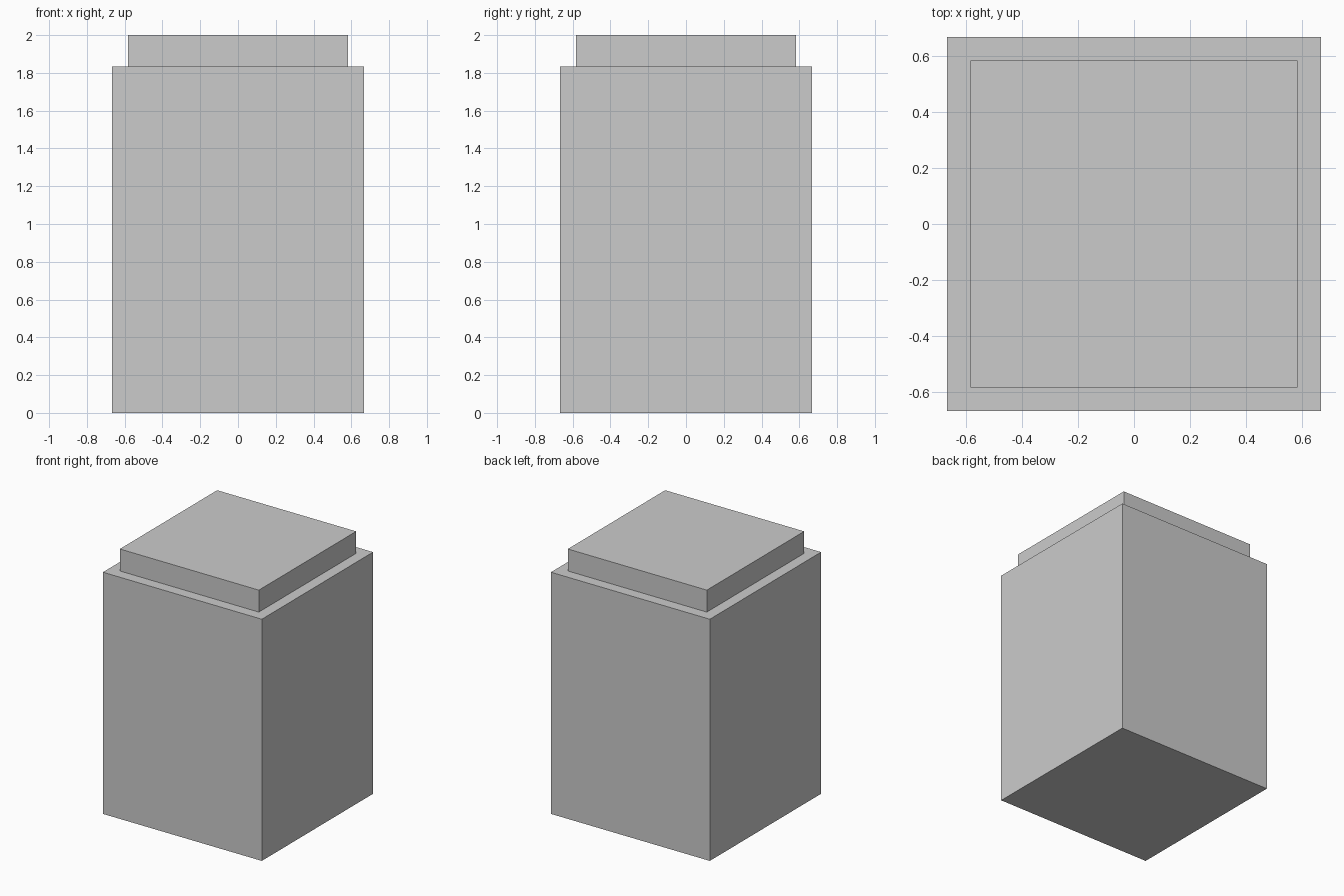
import bpy

if "Cube" in bpy.data.objects:
    bpy.data.objects.remove(bpy.data.objects["Cube"])


def box(name, half_width, z_bottom, z_top):
    """Square block centred on the z axis."""
    bpy.ops.mesh.primitive_cube_add(size=1, location=(0, 0, (z_bottom + z_top) / 2))
    obj = bpy.context.object
    obj.name = name
    obj.scale = (2 * half_width, 2 * half_width, z_top - z_bottom)
    bpy.ops.object.transform_apply(location=False, rotation=False, scale=True)
    return obj


STEP_Z = 1.8333

# Main square body
box("body", 0.6667, 0.0, STEP_Z)

# Narrower slab on top, leaving an even ledge all round
box("top_slab", 0.5833, STEP_Z, 2.0)
